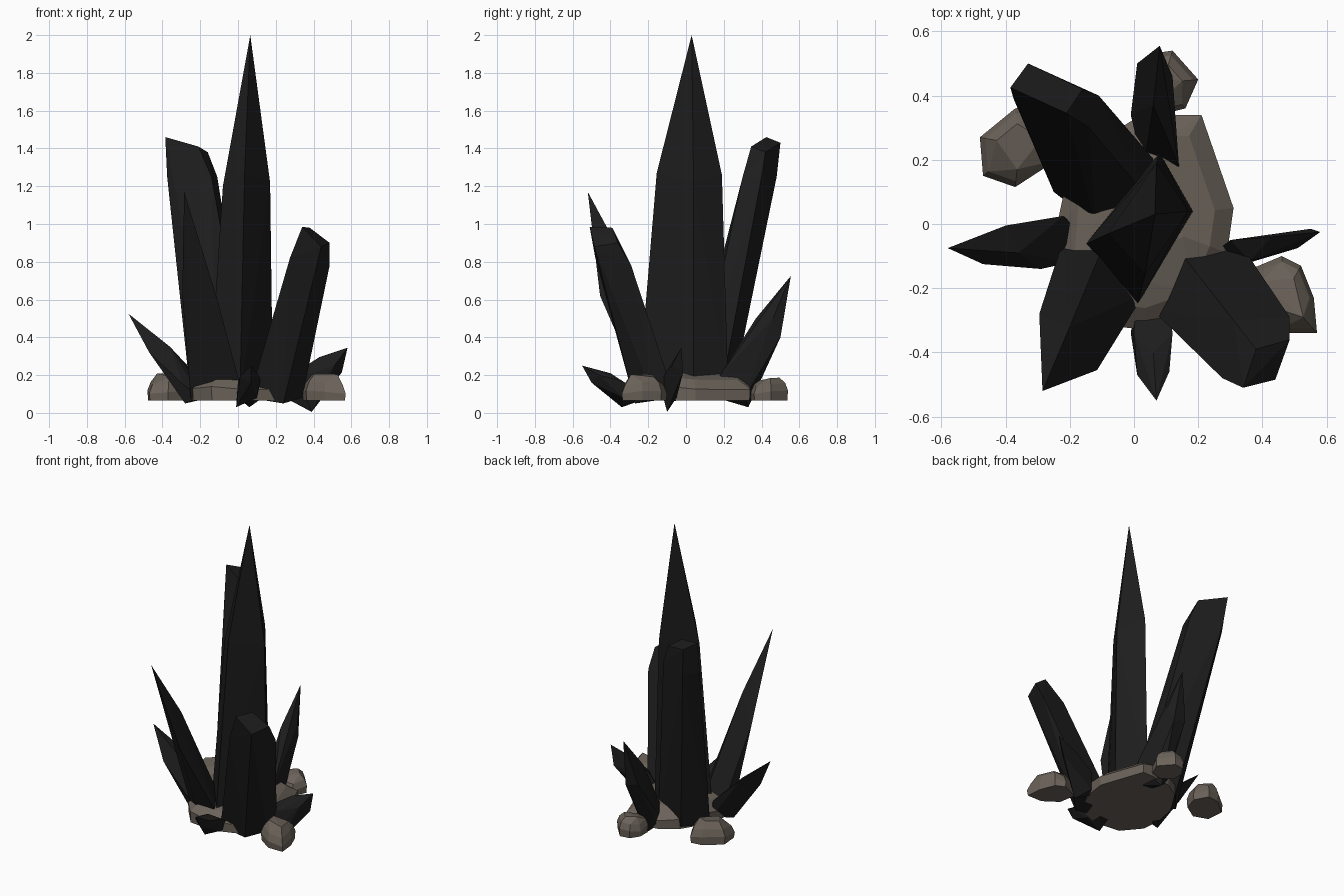
import bpy
import bmesh
import math

cube = bpy.data.objects.get("Cube")
if cube:
    bpy.data.objects.remove(cube, do_unlink=True)


def material(name, color):
    mat = bpy.data.materials.new(name)
    mat.use_nodes = True
    mat.diffuse_color = color
    mat.node_tree.nodes["Principled BSDF"].inputs["Base Color"].default_value = color
    return mat


CRYSTAL = material("black crystal", (0.0125, 0.0125, 0.0125, 1))
STONE = material("grey brown stone", (0.147, 0.123, 0.101, 1))


def hull(name, points, mat):
    """Flat-faced convex solid around points given in hundredths of a unit."""
    bm = bmesh.new()
    for p in points:
        bm.verts.new([c / 100 for c in p])
    result = bmesh.ops.convex_hull(bm, input=bm.verts)
    spare = {v for v in result["geom_interior"] + result["geom_unused"]
             if isinstance(v, bmesh.types.BMVert)}
    bmesh.ops.delete(bm, geom=list(spare), context="VERTS")
    bmesh.ops.dissolve_limit(bm, angle_limit=math.radians(3),
                             verts=bm.verts, edges=bm.edges)
    bmesh.ops.recalc_face_normals(bm, faces=bm.faces)
    mesh = bpy.data.meshes.new(name)
    bm.to_mesh(mesh)
    bm.free()
    mesh.materials.append(mat)
    obj = bpy.data.objects.new(name, mesh)
    bpy.context.scene.collection.objects.link(obj)


def crystal(name, foot, top, foot_z=8):
    """Crystal from a flat foot outline up to its shoulder and tip points."""
    hull(name, [(x, y, foot_z) for x, y in foot] + top, CRYSTAL)


def stone(name, outline, rings):
    """Flat-bottomed stone: the outline shrunk about its middle at each height."""
    mx = sum(p[0] for p in outline) / len(outline)
    my = sum(p[1] for p in outline) / len(outline)
    points = []
    for step, scale, z in rings:
        for i, (x, y) in enumerate(outline[::step]):
            points.append((mx + (x - mx) * scale, my + (y - my) * scale,
                           z + math.sin(i * 2 + mx) * (z > 7)))
    hull(name, points, STONE)


# Tall central spire
crystal("central_spire",
        [(8, 22.5), (18.5, 4), (1, -25.5), (-15.5, -6.5)],
        [(7, 19, 126), (17, 4, 122), (3.5, -15.5, 127), (-8, -3, 120), (6.5, 3, 200)])

# Large blunt crystals
crystal("tall_back_crystal",
        [(-25, 10), (-12, 0), (7, 5), (8, 18), (-13, 24)],
        [(-38.5, 42.5, 146), (-33, 50, 143), (-21, 34.5, 141), (-16, 42, 138),
         (-11, 40, 125), (-14, 30, 125), (-37.5, 39, 125), (-31, 48, 125)])
crystal("front_blunt_crystal",
        [(6, -27), (13, -7), (33, -6), (34, -17), (24, -26)],
        [(34, -51, 98.5), (38, -39, 98), (48.5, -36, 90), (44, -48.5, 88),
         (27.5, -48, 82), (48.5, -29, 78), (31, -30, 80), (24, -27, 5)])

# Pointed crystals leaning outwards
crystal("front_pointed_crystal",
        [(-22, -5), (-25, -14), (-14, -22), (3, -22), (-8, -3)],
        [(-28.5, -52, 117), (-20, -32, 80), (-29.5, -28, 62), (-11.5, -45.5, 62)])
crystal("side_shard",
        [(-20, 1), (-15, -5), (-20, -12)],
        [(-58, -7.5, 52.5), (-40, -0.5, 37), (-47, -12.5, 32), (-36, -9, 35),
         (-22, 2.5, 20), (-29, -14, 15), (-28, -11, 5)])
crystal("back_shard",
        [(0, 31), (12, 31), (13, 16), (3, 17)],
        [(8, 55.5, 72.5), (1, 50, 43), (12, 46, 50), (6, 37, 50), (10, 50, 40),
         (-1, 34, 20), (14, 18, 20), (6, 33, 3)])
crystal("front_shard",
        [(10, -33), (10, -20), (1, -20)],
        [(7, -55, 25), (1, -47, 19), (11, -46, 20), (6, -40, 21), (7, -50, 16),
         (0, -34, 17), (12, -34, 17), (-1, -34, 3)])
crystal("low_side_shard",
        [(25, -9), (36, -12), (30, -5)],
        [(58, -2.5, 34.5), (43, -4, 29.5), (55, -1.5, 21.5), (51, -7.5, 25),
         (39, -10, 0.5), (30, -5, 21), (36, -11.5, 20)])

# Stone mound under the cluster
stone("stone_mound",
      [(14, 34), (21, 34), (31, 5), (29, -9), (21, -27), (4, -33),
       (-14, -31), (-24, -19), (-25, -5), (-22, 9), (-12, 25), (-1, 32)],
      [(1, 0.99, 6.5), (1, 1, 13), (1, 0.8, 18), (1, 0.5, 20.5)])

# Loose boulders
BOULDER_RINGS = [(1, 0.96, 6.5), (1, 1, 11), (1, 0.86, 15.5), (2, 0.58, 20)]
stone("front_boulder",
      [(34, -15), (46, -10), (52, -13), (56, -23), (57, -34), (46, -34), (36, -27)],
      BOULDER_RINGS)
stone("side_boulder",
      [(-48, 27), (-47, 15), (-37, 11.5), (-27, 18), (-24, 28), (-29, 37), (-37, 36)],
      BOULDER_RINGS)
stone("back_boulder",
      [(20, 45), (16, 36), (8, 34), (1, 39), (1, 47), (5, 53), (12, 54)],
      [(1, 0.96, 6.5), (1, 1, 11), (1, 0.85, 15), (2, 0.55, 18)])
